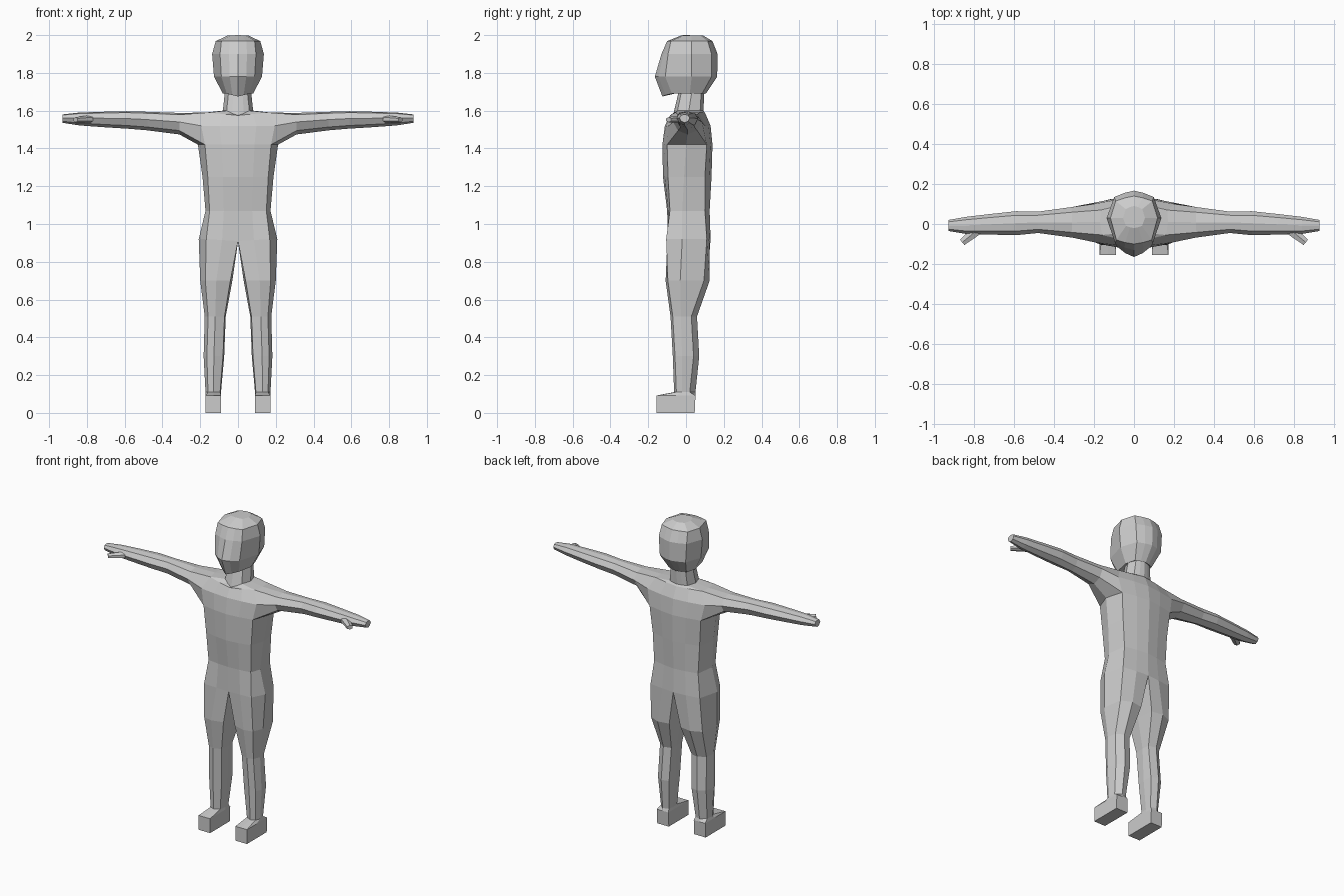
import bpy, bmesh
from mathutils import Vector

if "Cube" in bpy.data.objects:
    bpy.data.objects.remove(bpy.data.objects["Cube"])

grey = bpy.data.materials.new("plain grey")
grey.diffuse_color = (0.6, 0.6, 0.6, 1)
grey.use_nodes = True
grey.node_tree.nodes["Principled BSDF"].inputs["Base Color"].default_value = grey.diffuse_color


def finish(name, bm):
    """Turn half a mesh into a mirrored object."""
    bmesh.ops.recalc_face_normals(bm, faces=bm.faces)
    me = bpy.data.meshes.new(name)
    bm.to_mesh(me)
    bm.free()
    me.materials.append(grey)
    ob = bpy.data.objects.new(name, me)
    bpy.context.collection.objects.link(ob)
    mod = ob.modifiers.new("mirror", 'MIRROR')
    mod.use_clip = True
    mod.merge_threshold = 0.0005
    return ob


def add(bm, pts):
    return [bm.verts.new(p) for p in pts]


def bridge(bm, a, b, closed, skip=()):
    n = len(a)
    for i in range(n if closed else n - 1):
        if i not in skip:
            j = (i + 1) % n
            bm.faces.new((a[i], a[j], b[j], b[i]))


def half_row(z, width, side_y, corner, front, front_c, back_c, back, dz=0.0):
    """Seven points from front centre round the side to back centre."""
    m = corner * 0.5
    return [(0, front, z + dz), (m, front * .65 + front_c * .35, z + dz * .5),
            (corner, front_c, z), (width, side_y, z), (corner * 1.04, back_c, z),
            (m, back * .65 + back_c * .35, z), (0, back, z)]


bm = bmesh.new()

# Torso, neck and head: one loft from hips to crown
trunk = [
    # z, width, side y, corner x, front, front corner, back corner, back, front dip
    (0.92, .208, -.02, .168, -.095, -.105, .11, .13, -.01),
    (1.07, .172, -.02, .150, -.100, -.085, .10, .125, 0),
    (1.25, .188, -.01, .160, -.122, -.095, .10, .135, 0),
    (1.42, .212, 0, .175, -.125, -.100, .11, .14, 0),
    (1.52, .212, 0, .195, -.112, -.092, .10, .13, 0),
    (1.59, .170, .01, .160, -.085, -.055, .07, .10, -.015),
    (1.60, .080, .015, .060, -.070, -.045, .075, .092, -.03),
    (1.695, .070, .03, .050, -.040, -.025, .080, .097, 0),
    (1.690, .080, .02, .060, -.125, -.075, .085, .105, -.015),
    (1.78, .127, .03, .088, -.165, -.110, .135, .165, 0),
    (1.90, .137, .03, .095, -.130, -.095, .135, .167, 0),
    (1.968, .118, .03, .088, -.100, -.080, .115, .140, 0),
    (1.998, .055, .03, .040, -.020, -.010, .075, .090, .002),
]
rows = [add(bm, half_row(*r)) for r in trunk]
for k in range(len(rows) - 1):
    # leave the armhole open between armpit and shoulder
    bridge(bm, rows[k], rows[k + 1], False, (2, 3) if k in (3, 4) else ())
bm.faces.new(rows[-1])
mid = rows[4][3]
bm.verts.remove(mid)

# Arms: welded to the armhole
pit, chest, top = rows[3], rows[4], rows[5]
ring = [pit[2], pit[3], pit[4], chest[4], top[4], top[3], top[2], chest[2]]
for x, zb, zt, yf, yb in [
        (.31, 1.474, 1.588, -.068, .085), (.48, 1.496, 1.594, -.045, .062),
        (.59, 1.505, 1.597, -.056, .064), (.72, 1.513, 1.594, -.053, .050),
        (.84, 1.522, 1.590, -.050, .036), (.93, 1.536, 1.580, -.035, .020)]:
    h, c, d = zt - zb, (yf + yb) / 2, (yb - yf) * .33
    new = add(bm, [(x, c - d, zb + h * .18), (x, c, zb), (x, c + d, zb + h * .18),
                   (x, yb, zb + h * .58), (x, c + d, zt - h * .08), (x, c, zt),
                   (x, c - d, zt - h * .08), (x, yf, zb + h * .58)])
    bridge(bm, ring, new, True)
    ring = new
bm.faces.new(ring)

# Legs and feet: welded to the hips through a crotch point
ring = rows[0] + add(bm, [(0, .02, .905)])
for z, xi, xo, yf, yb, toe in [
        (.70, .030, .200, -.108, .125, 0), (.51, .065, .176, -.082, .058, 0),
        (.30, .073, .182, -.070, .070, 0), (.11, .090, .172, -.063, .050, 0),
        (.092, .090, .172, -.155, .050, 1), (.005, .090, .172, -.155, .046, 1)]:
    w, c, m = xo - xi, (xi + xo) / 2, yf * .4 + yb * .1
    t = 0 if toe else 1                       # feet have square corners
    new = add(bm, [(xi + w * .06 * t, yf + .018 * t, z), (c, yf, z),
                   (xo - w * .16 * t, yf + .012 * t, z), (xo, m, z),
                   (xo - w * .10 * t, yb - .03 * t, z), (c, yb, z),
                   (xi + w * .06 * t, yb - .012 * t, z), (xi, .0, z)])
    bridge(bm, ring, new, True)
    ring = new
bm.faces.new(ring)
for v in ring:
    v.co.z = 0
finish("body", bm)

# Thumbs: tapered pegs on the front of each hand
bm = bmesh.new()
start, end = Vector((.785, -.03, 1.555)), Vector((.86, -.092, 1.552))
along = (end - start).normalized()
side = along.cross(Vector((0, 0, 1)))
ends = [add(bm, [p + side * a * r + Vector((0, 0, b * r * .8))
                 for a, b in ((-1, -.5), (0, -1), (1, -.5), (1, .5), (0, 1), (-1, .5))])
        for p, r in ((start, .026), (end, .017))]
bridge(bm, ends[0], ends[1], True)
for e in ends:
    bm.faces.new(e)
finish("thumb", bm)
